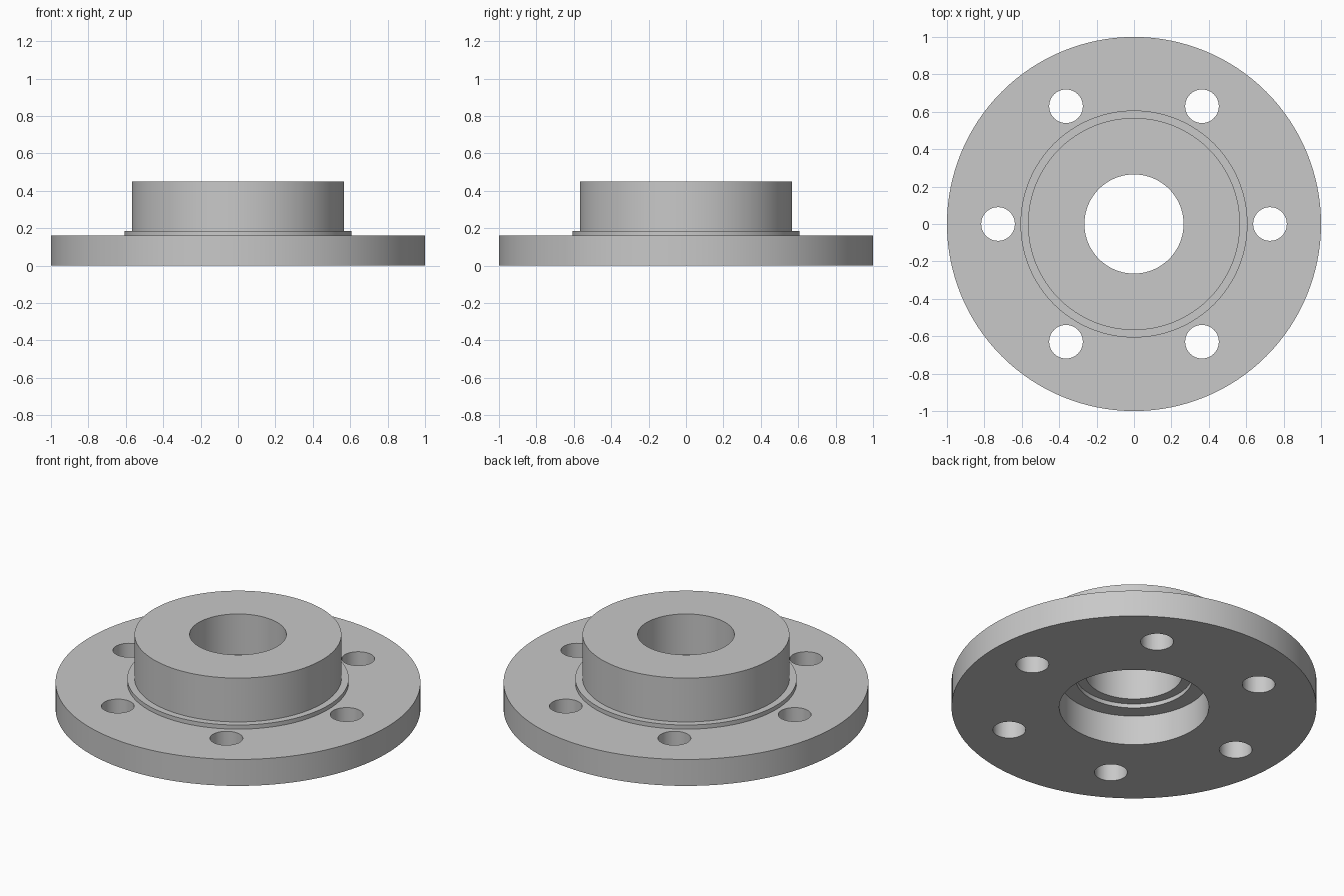
import bpy
import bmesh
import math

cube = bpy.data.objects.get("Cube")
if cube:
    bpy.data.objects.remove(cube, do_unlink=True)

SEGMENTS = 128
BOLT_COUNT, BOLT_CIRCLE, BOLT_RADIUS = 6, 0.727, 0.09

# Single plain metal colour
metal = bpy.data.materials.new("grey_metal")
metal.use_nodes = True
colour = (0.58, 0.58, 0.58, 1)
metal.diffuse_color = colour
metal.node_tree.nodes["Principled BSDF"].inputs["Base Color"].default_value = colour


def lathe(name, profile):
    """Turn a closed (radius, height) profile around the z axis."""
    bm = bmesh.new()
    rings = []
    for i in range(SEGMENTS):
        a = math.tau * i / SEGMENTS
        rings.append([bm.verts.new((r * math.cos(a), r * math.sin(a), z))
                      for r, z in profile])
    n = len(profile)
    for i, ring in enumerate(rings):
        following = rings[(i + 1) % SEGMENTS]
        for j in range(n):
            k = (j + 1) % n
            bm.faces.new((ring[j], following[j], following[k], ring[k]))
    bmesh.ops.recalc_face_normals(bm, faces=bm.faces)
    mesh = bpy.data.meshes.new(name)
    bm.to_mesh(mesh)
    bm.free()
    obj = bpy.data.objects.new(name, mesh)
    bpy.context.collection.objects.link(obj)
    mesh.materials.append(metal)
    return obj


# Turned body: plate, raised shoulder, hub, bore and stepped counterbore
flange = lathe("hub_flange", [
    (0.41, 0), (1, 0), (1, 0.16),
    (0.607, 0.16), (0.607, 0.185),
    (0.567, 0.185), (0.567, 0.45),
    (0.265, 0.45), (0.265, 0.205),
    (0.32, 0.205), (0.32, 0.18), (0.41, 0.18),
])

# Bolt hole cutters, joined in one mesh
bm = bmesh.new()
for i in range(BOLT_COUNT):
    a = math.tau * i / BOLT_COUNT
    made = bmesh.ops.create_cone(bm, cap_ends=True, segments=48, depth=0.6,
                                 radius1=BOLT_RADIUS, radius2=BOLT_RADIUS)
    bmesh.ops.translate(bm, verts=made["verts"],
                        vec=(BOLT_CIRCLE * math.cos(a), BOLT_CIRCLE * math.sin(a), 0.1))
mesh = bpy.data.meshes.new("bolt_hole_cutter")
bm.to_mesh(mesh)
bm.free()
mesh.materials.append(metal)
cutter = bpy.data.objects.new("bolt_hole_cutter", mesh)
bpy.context.collection.objects.link(cutter)
cutter.hide_render = True

# Drill the holes, then smooth the round walls
bpy.ops.object.select_all(action="DESELECT")
flange.select_set(True)
bpy.context.view_layer.objects.active = flange
drill = flange.modifiers.new("bolt_holes", "BOOLEAN")
drill.operation = "DIFFERENCE"
drill.solver = "EXACT"
drill.object = cutter
bpy.ops.object.modifier_apply(modifier=drill.name)
bpy.data.objects.remove(cutter, do_unlink=True)
bpy.ops.object.shade_smooth_by_angle(angle=math.radians(30))
